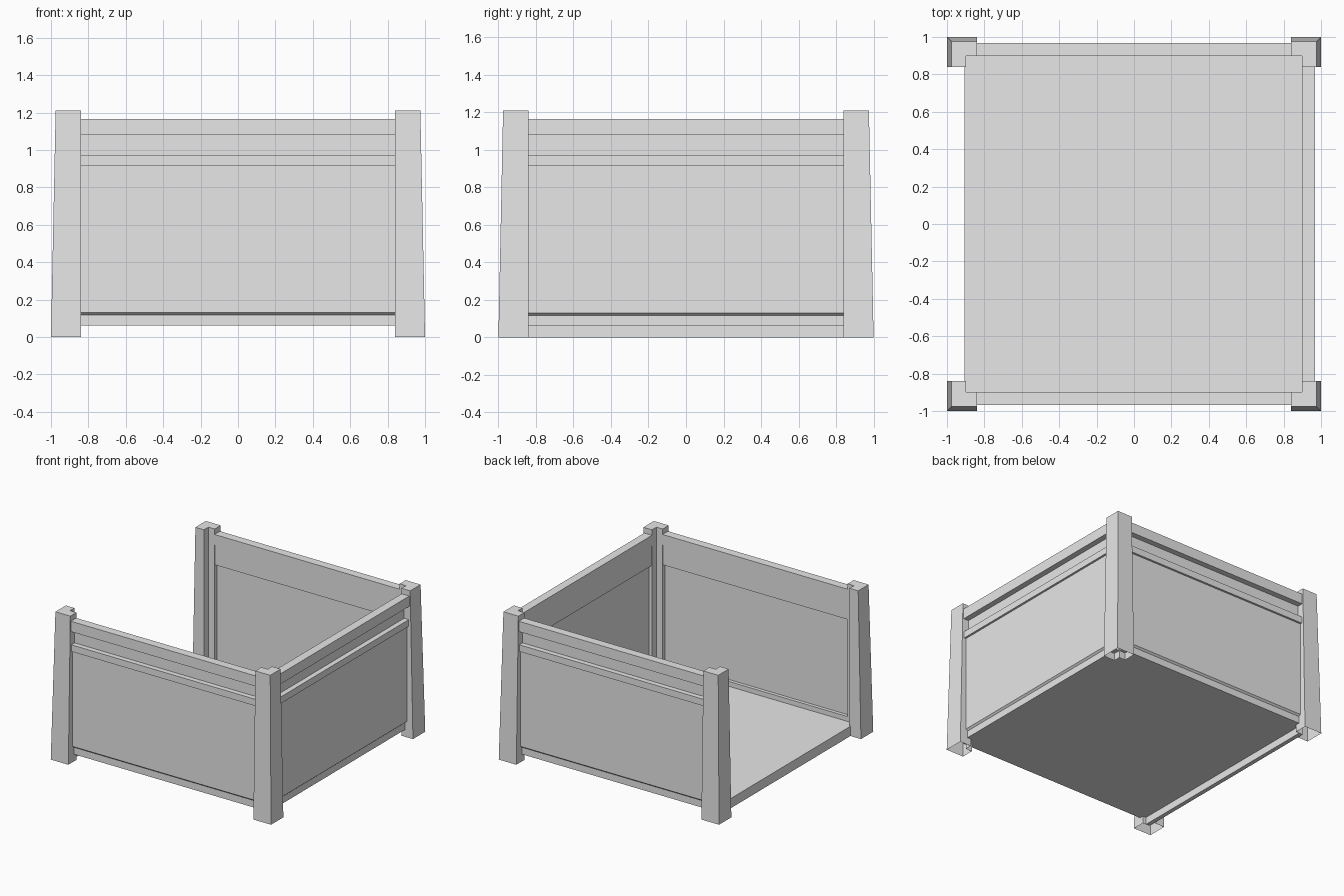
import bpy, bmesh
from mathutils import Matrix

cube = bpy.data.objects.get("Cube")
if cube:
    bpy.data.objects.remove(cube, do_unlink=True)

grey = bpy.data.materials.new("plain_grey")
grey.use_nodes = True
COLOUR = (0.8, 0.8, 0.8, 1)
grey.diffuse_color = COLOUR
grey.node_tree.nodes["Principled BSDF"].inputs["Base Color"].default_value = COLOUR


def finish(name, bm):
    bmesh.ops.recalc_face_normals(bm, faces=bm.faces)
    mesh = bpy.data.meshes.new(name)
    bm.to_mesh(mesh)
    bm.free()
    mesh.materials.append(grey)
    obj = bpy.data.objects.new(name, mesh)
    bpy.context.collection.objects.link(obj)
    return obj


def loft(bm, lower, upper):
    """Close two matching outlines into a solid."""
    a = [bm.verts.new(p) for p in lower]
    b = [bm.verts.new(p) for p in upper]
    n = len(a)
    for i in range(n):
        j = (i + 1) % n
        bm.faces.new((a[i], a[j], b[j], b[i]))
    base = bm.faces.new(a)
    bm.faces.new(b)
    return base


# Corner posts: L-shaped plan, outer faces taper inwards, open underneath
END, NOTCH, HEIGHT = 0.84, 0.897, 1.21


def post_outline(outer, sx, sy, z):
    plan = [(outer, outer), (outer, END), (NOTCH, END),
            (NOTCH, NOTCH), (END, NOTCH), (END, outer)]
    return [(sx * x, sy * y, z) for x, y in plan]


for side, sx in (("left", 1), ("right", -1)):
    for end, sy in (("front", -1), ("back", 1)):
        bm = bmesh.new()
        base = loft(bm, post_outline(1.0, sx, sy, 0),
                    post_outline(0.975, sx, sy, HEIGHT))
        bm.faces.remove(base)
        bm.normal_update()
        finish(f"{end}_{side}_post", bm)

# Walls: one moulded section (distance from centre, height), three times
OUTSIDE = [(0.967, 1.165), (0.967, 1.08), (0.92, 1.08), (0.92, 0.97),
           (0.962, 0.97), (0.962, 0.915), (0.945, 0.915), (0.945, 0.13),
           (0.93, 0.117), (0.93, 0.06)]
INSIDE = [(0.897, 0.06), (0.897, 0.12), (0.925, 0.12), (0.925, 0.915),
          (0.9, 0.915), (0.9, 1.08), (0.897, 1.08), (0.897, 1.165)]
SECTION = OUTSIDE + INSIDE
HALF = 0.895

for name, turn in (("left_wall", 0), ("back_wall", 90), ("front_wall", -90)):
    bm = bmesh.new()
    loft(bm, [(d, -HALF, z) for d, z in SECTION],
         [(d, HALF, z) for d, z in SECTION])
    bm.transform(Matrix.Rotation(turn * 3.14159265 / 180, 4, 'Z'))
    finish(name, bm)


def box(name, x0, x1, half_y, z0, z1):
    plan = [(x0, -half_y), (x1, -half_y), (x1, half_y), (x0, half_y)]
    bm = bmesh.new()
    loft(bm, [(x, y, z0) for x, y in plan], [(x, y, z1) for x, y in plan])
    finish(name, bm)


# Floor panel and the threshold lip along the open side
box("floor", -0.905, 0.9, 0.9, 0.06, 0.08)
box("threshold", -0.905, -0.87, 0.895, 0.0, 0.06)
